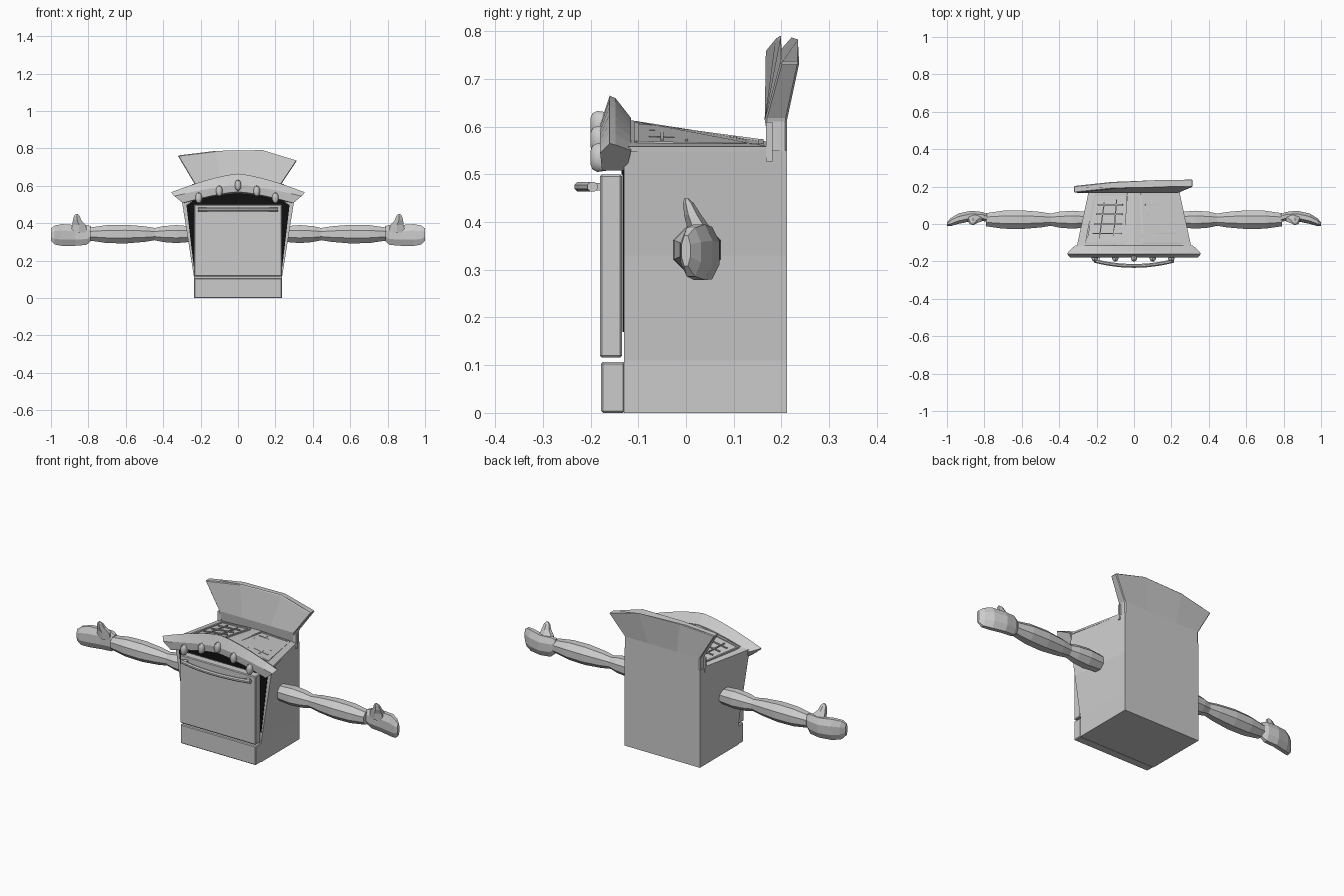
import bpy, bmesh, math
from mathutils import Vector

if "Cube" in bpy.data.objects:
    bpy.data.objects.remove(bpy.data.objects["Cube"], do_unlink=True)


def material(name, c):
    m = bpy.data.materials.new(name)
    m.use_nodes = True
    m.diffuse_color = (c, c, c, 1)
    m.node_tree.nodes["Principled BSDF"].inputs["Base Color"].default_value = (c, c, c, 1)
    return m


GREY = material("light_grey", 0.6)
DARK = material("oven_black", 0.005)


def loft(name, rings, mat=GREY, bevel=0, smooth=False):
    """Skin a closed solid through rings of equal point count."""
    bm = bmesh.new()
    vs = [[bm.verts.new(p) for p in ring] for ring in rings]
    n = len(vs[0])
    for a, b in zip(vs, vs[1:]):
        for i in range(n):
            j = (i + 1) % n
            bm.faces.new((a[i], a[j], b[j], b[i]))
    bm.faces.new(vs[0])
    bm.faces.new(vs[-1])
    bmesh.ops.recalc_face_normals(bm, faces=bm.faces)
    me = bpy.data.meshes.new(name)
    bm.to_mesh(me)
    bm.free()
    me.materials.append(mat)
    ob = bpy.data.objects.new(name, me)
    bpy.context.collection.objects.link(ob)
    if bevel:
        mod = ob.modifiers.new("edge", "BEVEL")
        mod.width = bevel
        mod.segments = 1
    if smooth:
        bpy.ops.object.select_all(action="DESELECT")
        ob.select_set(True)
        bpy.context.view_layer.objects.active = ob
        bpy.ops.object.shade_smooth_by_angle(angle=math.radians(35))
    return ob


def box(name, x, y, z, bevel=0):
    return loft(name, [[(x[0], y[0], h), (x[1], y[0], h), (x[1], y[1], h), (x[0], y[1], h)]
                       for h in z], bevel=bevel)


def plate(name, outline, y, mat, depth=0.006):
    return loft(name, [[(x, yy, z) for x, z in outline] for yy in (y, y - depth)], mat)


def bar(name, p, q, r):
    """Square bar between two points."""
    p, q = Vector(p), Vector(q)
    d = (q - p).normalized()
    side = d.cross(Vector((0, 0, 1))).normalized() * r
    up = side.cross(d).normalized() * r
    return loft(name, [[c + side + up, c - side + up, c - side - up, c + side - up]
                       for c in (p, q)])


def oval(c, ra, rb, axis="x", n=8):
    """Oval ring across the given axis."""
    pts = []
    for i in range(n):
        a = 2 * math.pi * (i + 0.5) / n
        u, v = ra * math.cos(a), rb * math.sin(a)
        off = {"x": (0, u, v), "y": (u, 0, v), "z": (u, v, 0)}[axis]
        pts.append(Vector(c) + Vector(off))
    return pts


# Cabinet: straight at the back, flared toward the top front
loft("cabinet", [[(-w, -0.13, z), (w, -0.13, z), (0.235, 0.212, z), (-0.235, 0.212, z)]
                 for w, z in ((0.235, 0), (0.235, 0.11), (0.27, 0.33), (0.305, 0.55))])
box("drawer", (-0.235, 0.235), (-0.178, -0.128), (0, 0.107), 0.004)
box("oven_door", (-0.235, 0.235), (-0.18, -0.134), (0.116, 0.5), 0.004)

# Dark openings around the door and under the hood
plate("top_opening", [(-0.27, 0.5), (0.27, 0.5), (0.2, 0.55), (0, 0.6), (-0.2, 0.55)], -0.129, DARK)
for s, side in ((1, "left"), (-1, "right")):
    plate(side + "_gap", [(s * 0.225, 0.17), (s * 0.237, 0.17), (s * 0.276, 0.5), (s * 0.225, 0.5)],
          -0.129, DARK, 0.004)

# Bowed door handle with end posts
loft("door_handle", [oval((0.215 * t, -0.196 - 0.028 * (1 - t * t), 0.474), 0.011, 0.011)
                     for t in [i / 6 - 1 for i in range(13)]], smooth=True)
for s in (-1, 1):
    box("handle_post", sorted((s * 0.185, s * 0.205)), (-0.2, -0.178), (0.466, 0.482))

# Arched control hood, swept from one side to the other
hood = []
for i in range(13):
    t = i / 6 - 1
    a = 1 - abs(t) ** 1.4
    hood.append([(0.295 * t, -0.176, 0.508 + 0.06 * a),
                 (0.34 * t, -0.18, 0.545 + 0.06 * a),
                 (0.358 * t, -0.16, 0.565 + 0.1 * a),
                 (0.35 * t, -0.148, 0.562 + 0.098 * a),
                 (0.315 * t, -0.115, 0.55 + 0.068 * a),
                 (0.29 * t, -0.125, 0.508 + 0.05 * a)])
loft("control_hood", hood)

# Control knobs following the arch
for x, z in ((-0.21, 0.535), (-0.1, 0.572), (0, 0.603), (0.1, 0.572), (0.2, 0.535)):
    loft("knob", [oval((x, y, z), rx, rz, "y", 10) for y, rx, rz in
                  ((-0.165, 0.017, 0.027), (-0.186, 0.018, 0.03), (-0.196, 0.012, 0.025),
                   (-0.2, 0.005, 0.015))], smooth=True)


# Ridged cooktop
def top_point(u, v, lift=0.0):
    w = 0.3 - 0.065 * v
    ridge = 0.615 - 0.047 * v
    return (u * w, -0.125 + 0.3 * v, ridge + (0.558 - ridge) * abs(u) + lift)


loft("cooktop", [[(-w, y, 0.548), (-w, y, 0.558), (0, y, h), (w, y, 0.558), (w, y, 0.548)]
                 for w, y, h in ((0.307, -0.125, 0.615), (0.242, 0.175, 0.568))])

# Burner frames and grates on each slope
for s in (-1, 1):
    ua, ub, va, vb = s * 0.15, s * 0.87, 0.07, 0.94
    corners = [(ua, va), (ub, va), (ub, vb), (ua, vb)]
    for i in range(4):
        bar("burner_frame", top_point(*corners[i]), top_point(*corners[(i + 1) % 4]), 0.005)
    for v in (0.25, 0.42, 0.59, 0.76):
        bar("grate_bar", top_point(s * 0.24, v, 0.003), top_point(s * 0.78, v, 0.003), 0.003)
    for u in (0.38, 0.64):
        bar("grate_rail", top_point(s * u, 0.16, 0.002), top_point(s * u, 0.85, 0.002), 0.003)

# Backguard: uneven flared panel rising from the back
top_x, top_z = (-0.322, -0.12, 0.13, 0.315), (0.762, 0.787, 0.787, 0.735)
front_y, back_y = (0.167, 0.188, 0.198, 0.198), (0.203, 0.225, 0.235, 0.238)
low_x = (-0.235, -0.09, 0.09, 0.235)
rows = []
for z, front in ((0.545, 0.176), (0.615, 0.165)):
    rows.append([(x, front, z) for x in low_x] + [(x, 0.212, z) for x in reversed(low_x)])
rows.append(list(zip(top_x, front_y, top_z))
            + list(zip(top_x, back_y, top_z))[::-1])
loft("backguard", rows, bevel=0.004)
for s in (-1, 1):
    box("hinge", sorted((s * 0.225, s * 0.245)), (0.168, 0.181), (0.527, 0.61))

# Arms: faceted upper arm, forearm, mitten hand and thumb
for s, side in ((1, "left"), (-1, "right")):
    loft(side + "_upper_arm", [oval((s * x, 0.023, 0.342), r, r) for x, r in
                               ((0.2, 0.035), (0.25, 0.045), (0.33, 0.052), (0.4, 0.046), (0.455, 0.033))])
    loft(side + "_forearm", [oval((s * x, 0.023, 0.342), r, r) for x, r in
                             ((0.43, 0.033), (0.5, 0.045), (0.6, 0.054), (0.7, 0.052), (0.79, 0.038))])
    loft(side + "_hand", [oval((s * x, y, z), ry, rz) for x, y, z, ry, rz in
                          ((0.785, 0.032, 0.345, 0.022, 0.042), (0.81, 0.04, 0.338, 0.026, 0.058),
                           (0.87, 0.043, 0.335, 0.03, 0.06), (0.94, 0.028, 0.337, 0.03, 0.063),
                           (0.98, 0.01, 0.337, 0.023, 0.055), (1.0, 0, 0.34, 0.01, 0.035))])
    loft(side + "_thumb", [oval((s * x, y, z), rx, ry, "z", 6) for x, y, z, rx, ry in
                           ((0.85, 0.032, 0.35, 0.05, 0.026), (0.85, 0.026, 0.39, 0.042, 0.024),
                            (0.86, 0.014, 0.415, 0.026, 0.018), (0.862, 0.005, 0.44, 0.017, 0.011),
                            (0.862, 0.001, 0.449, 0.007, 0.005))])
